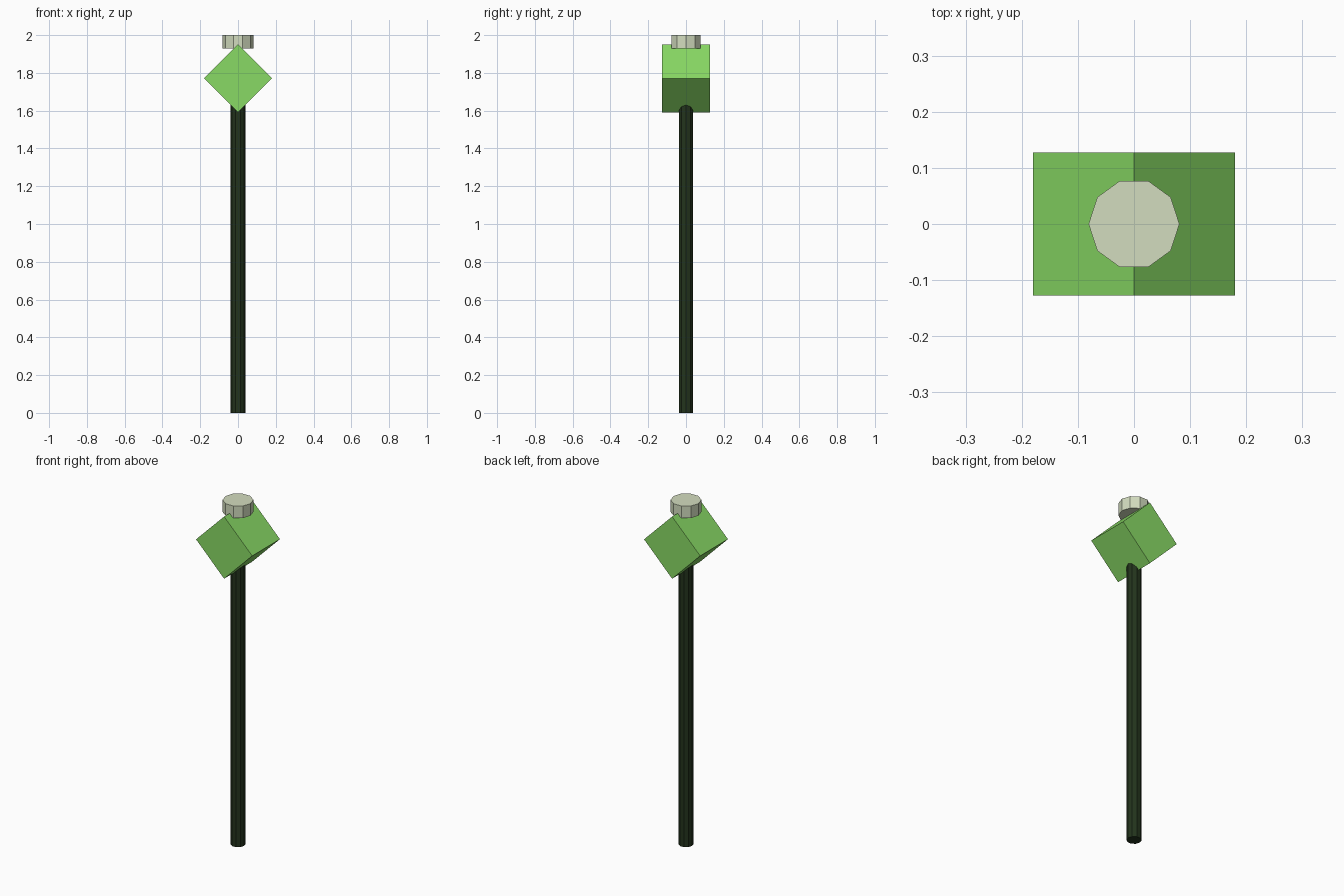
import bpy
from math import radians

if "Cube" in bpy.data.objects:
    bpy.data.objects.remove(bpy.data.objects["Cube"])


def finish(name, color):
    obj = bpy.context.object
    obj.name = name
    mat = bpy.data.materials.new(name + "_color")
    mat.diffuse_color = (*color, 1)
    mat.use_nodes = True
    mat.node_tree.nodes["Principled BSDF"].inputs["Base Color"].default_value = mat.diffuse_color
    obj.data.materials.append(mat)
    return obj


def prism(name, radius, z0, z1, color, sides=10):
    # Upright prism with a corner on the x axis
    bpy.ops.mesh.primitive_cylinder_add(
        vertices=sides, radius=radius, depth=z1 - z0,
        location=(0, 0, (z0 + z1) / 2), rotation=(0, 0, radians(90)))
    return finish(name, color)


# Slim post, its top end buried in the head
prism("post", 0.039, 0, 1.77, (0.017, 0.034, 0.012))

# Cube head standing on its edge
bpy.ops.mesh.primitive_cube_add(
    size=0.255, location=(0, 0, 1.771), rotation=(0, radians(45), 0))
finish("head", (0.25, 0.70, 0.13))

# Flat cap, sunk slightly over the upper edge of the head
prism("cap", 0.081, 1.93, 2.0, (0.65, 0.72, 0.52))
